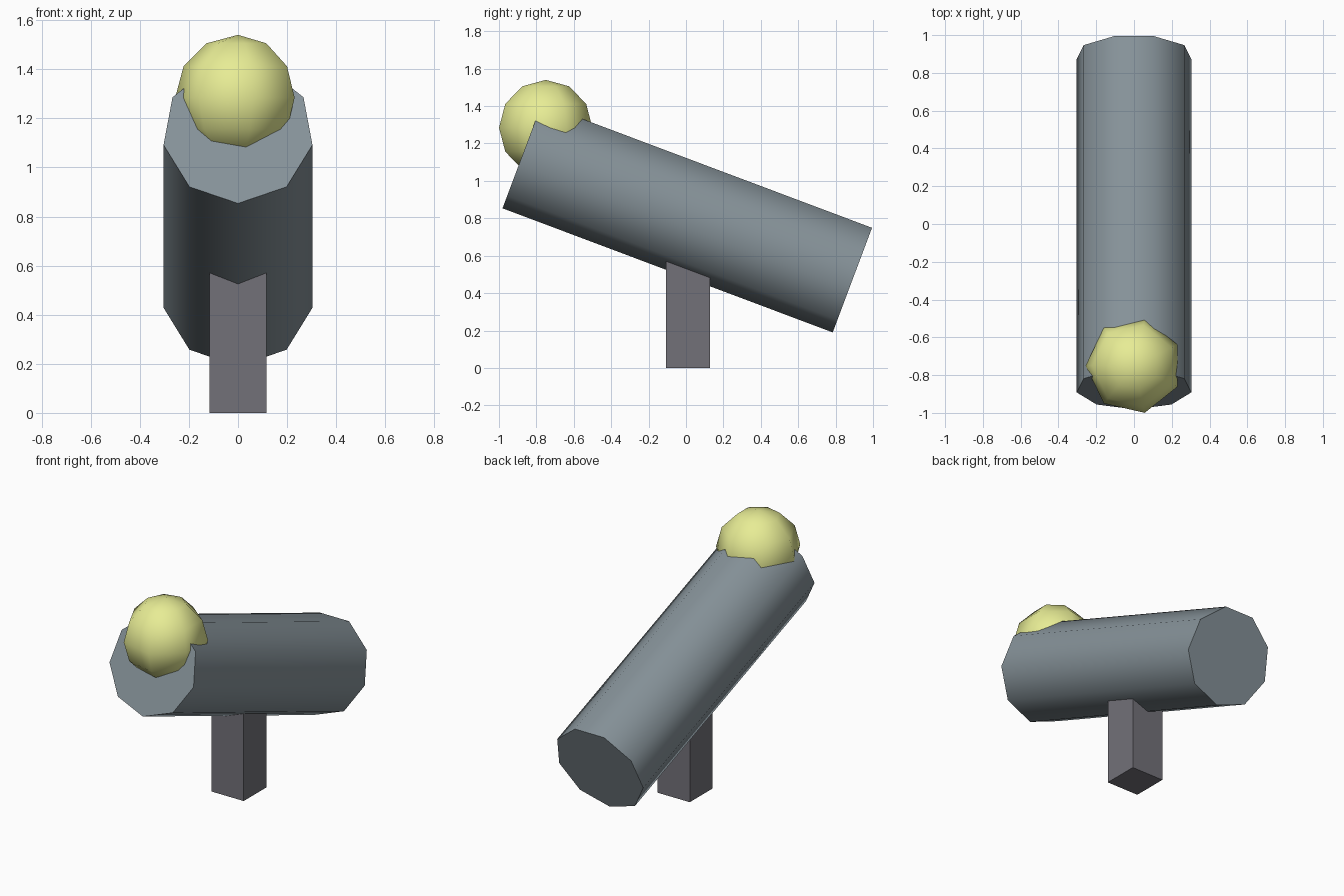
import bpy, bmesh
from math import sin, cos, pi, radians

if "Cube" in bpy.data.objects:
    bpy.data.objects.remove(bpy.data.objects["Cube"])


def material(name, rgb):
    mat = bpy.data.materials.new(name)
    mat.diffuse_color = (*rgb, 1)
    mat.use_nodes = True
    mat.node_tree.nodes["Principled BSDF"].inputs["Base Color"].default_value = mat.diffuse_color
    return mat


def lathe(name, profile, sides, start, mat, loc, rot=(0, 0, 0), smooth=60):
    """Low-sided solid of revolution about local z; profile is (radius, z), bottom to top."""
    bm = bmesh.new()
    rings = []
    for r, z in profile:
        angles = [start + 2 * pi * i / sides for i in range(sides)]
        rings.append([bm.verts.new((r * cos(a), r * sin(a), z)) for a in angles])
    for low, high in zip(rings, rings[1:]):
        for i in range(sides):
            j = (i + 1) % sides
            bm.faces.new((low[i], low[j], high[j], high[i]))
    bm.faces.new(rings[0][::-1])
    bm.faces.new(rings[-1])
    # collapse zero-radius rings into poles
    bmesh.ops.remove_doubles(bm, verts=bm.verts[:], dist=1e-5)
    bmesh.ops.recalc_face_normals(bm, faces=bm.faces[:])
    mesh = bpy.data.meshes.new(name)
    bm.to_mesh(mesh)
    bm.free()
    mesh.materials.append(mat)
    obj = bpy.data.objects.new(name, mesh)
    bpy.context.collection.objects.link(obj)
    obj.location, obj.rotation_euler = loc, rot
    bpy.ops.object.select_all(action='DESELECT')
    obj.select_set(True)
    bpy.context.view_layer.objects.active = obj
    bpy.ops.object.shade_smooth_by_angle(angle=radians(smooth))
    return obj


steel = material("steel", (0.24, 0.29, 0.32))
yellow = material("yellow", (0.80, 0.84, 0.30))
post_grey = material("post_grey", (0.17, 0.165, 0.19))

# Tilted nine-sided barrel, one ridge facing straight down
lathe("barrel", [(0.308, -0.943), (0.308, 0.943)], 9, pi / 2, steel,
      (0, 0.01, 0.81), (radians(-110.6), 0, 0))

# Seven-sided ball sunk into the raised end
R = 0.256
ball_profile = [(R * sin(pi * k / 6) if 0 < k < 6 else 0, -R * cos(pi * k / 6))
                for k in range(1, 6)]
ball_profile = [(1e-7, -R)] + ball_profile + [(1e-7, R)]
ball = lathe("ball", ball_profile, 7, pi, yellow, (0, -0.75, 1.284))

# Square support post reaching up into the barrel
bpy.ops.mesh.primitive_cube_add(size=1, location=(0, 0.01, 0.36))
post = bpy.context.object
post.name = "post"
post.scale = (0.234, 0.236, 0.72)
post.data.materials.append(post_grey)
